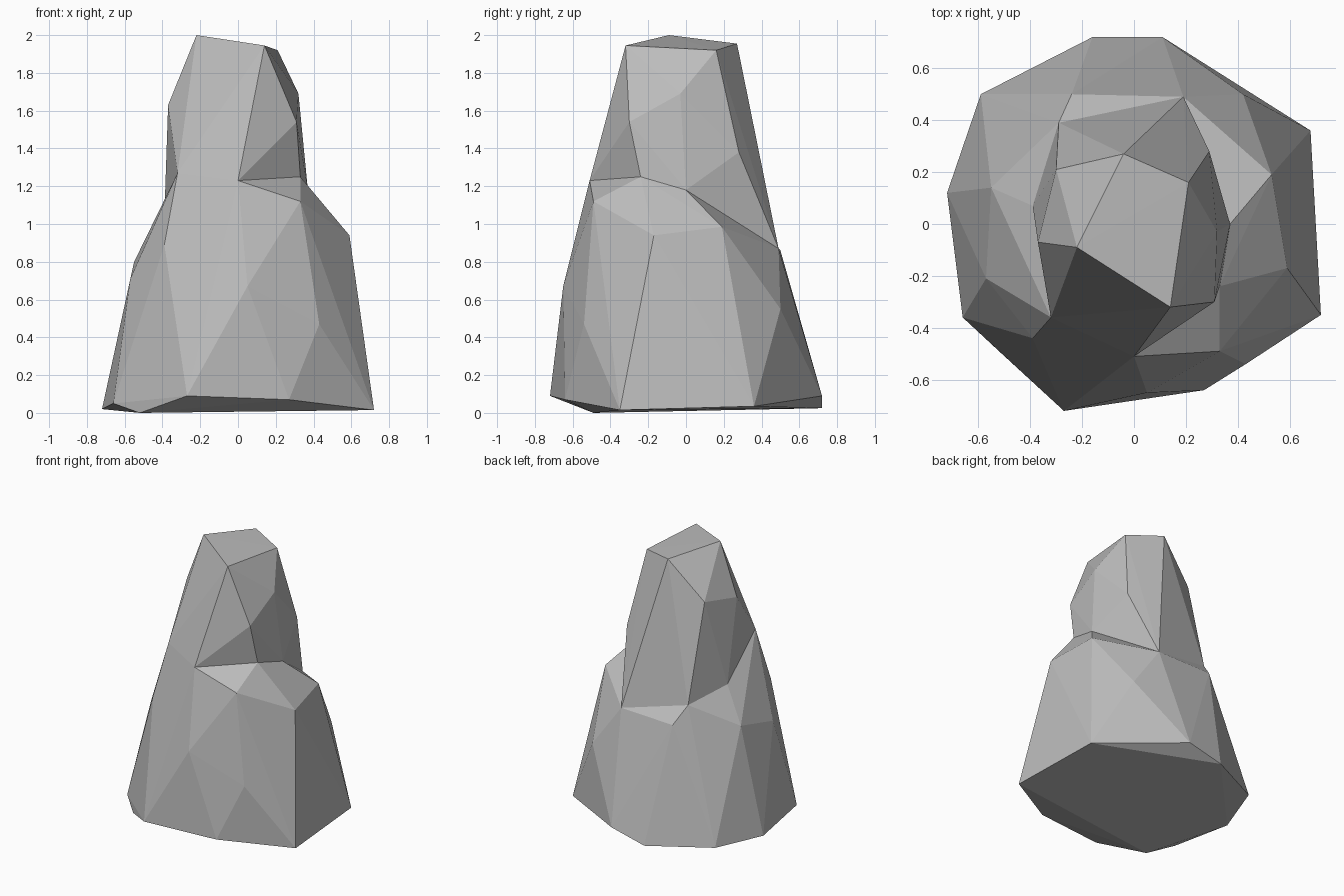
import bpy
import bmesh

# Remove the default cube
default_cube = bpy.data.objects.get("Cube")
if default_cube:
    bpy.data.objects.remove(default_cube, do_unlink=True)


def make_material(name, colour):
    material = bpy.data.materials.new(name)
    material.use_nodes = True
    material.diffuse_color = colour
    for node in material.node_tree.nodes:
        if node.type == "BSDF_PRINCIPLED":
            node.inputs["Base Color"].default_value = colour
            node.inputs["Roughness"].default_value = 0.9
    return material


def make_boulder(name, corners, material):
    """Wrap a flat-faced chiselled stone around its corner points."""
    bm = bmesh.new()
    for corner in corners:
        bm.verts.new(corner)
    hull = bmesh.ops.convex_hull(bm, input=list(bm.verts), use_existing_faces=False)
    leftover = {
        item
        for key in ("geom_interior", "geom_unused")
        for item in hull[key]
        if isinstance(item, bmesh.types.BMVert)
    }
    bmesh.ops.delete(bm, geom=list(leftover), context="VERTS")
    bmesh.ops.recalc_face_normals(bm, faces=list(bm.faces))
    for face in bm.faces:
        face.smooth = False

    mesh = bpy.data.meshes.new(name)
    bm.to_mesh(mesh)
    bm.free()
    mesh.materials.append(material)
    boulder = bpy.data.objects.new(name, mesh)
    bpy.context.scene.collection.objects.link(boulder)
    return boulder


# Uneven foot of the rock, resting on the ground
foot = [
    (-.27, -.72, .09), (.27, -.64, .07), (.72, -.35, .015), (.68, .36, .035),
    (.11, .72, .09), (-.16, .72, .025), (-.59, .5, .04), (-.72, .12, .02),
    (-.66, -.36, .05), (-.52, -.49, 0),
]

# Bulging flanks of the lower stone
flanks = [
    (.05, -.65, .67), (.43, -.54, .47), (.59, -.17, .94), (.53, .19, .985),
    (.42, .5, .55), (-.24, .5, .86), (-.55, .14, .8), (-.57, -.21, .71),
    (-.39, -.44, .89), (.33, -.49, 1.12),
]

# Neck where the lower stone meets the spire
neck = [
    (0, -.51, 1.23), (.33, -.24, 1.25), (.37, 0, 1.18), (.19, .49, .87),
    (-.29, .39, .98), (-.39, .07, 1.04), (-.32, -.36, 1.27),
]

# Facet corners around the spire
spire_sides = [
    (.31, -.3, 1.54), (.32, -.03, 1.69), (.29, .28, 1.38),
    (-.3, .21, 1.68), (-.37, -.07, 1.63),
]

# Tilted cap of the spire
crown = [
    (-.22, -.09, 2), (.14, -.32, 1.945), (.21, .16, 1.92), (-.04, .27, 1.955),
]

stone = make_material("grey stone", (.5, .5, .5, 1))
lower_rock = make_boulder("lower_rock", foot + flanks + neck, stone)
upper_spire = make_boulder("upper_spire", neck + spire_sides + crown, stone)
upper_spire.parent = lower_rock
